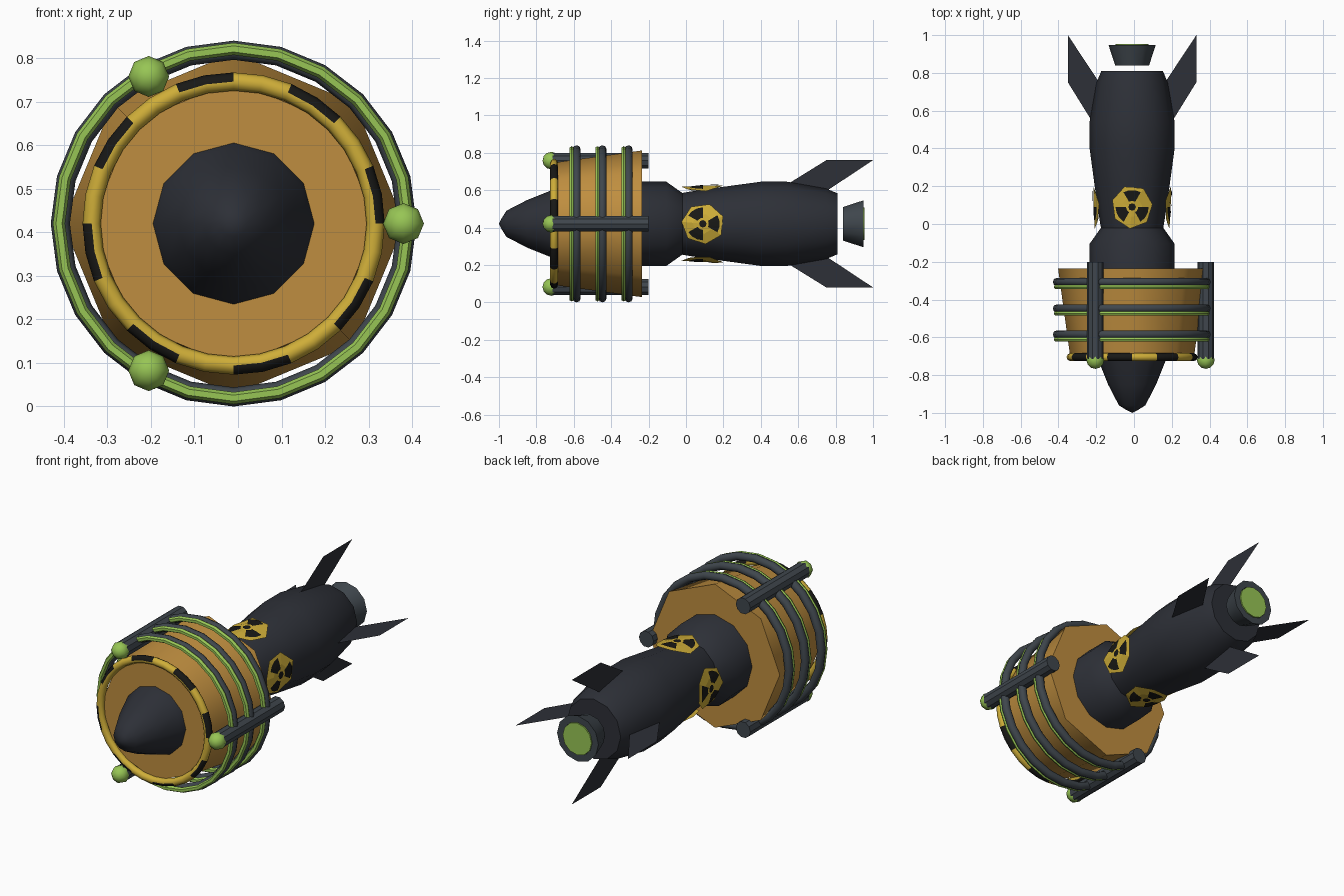
import bpy, bmesh
from math import sin, cos, pi, radians

if "Cube" in bpy.data.objects:
    bpy.data.objects.remove(bpy.data.objects["Cube"])

CX, CZ = -0.01, 0.42      # long axis of the missile, parallel to y


def material(name, rgb):
    m = bpy.data.materials.new(name)
    m.diffuse_color = (*rgb, 1)
    m.use_nodes = True
    m.node_tree.nodes["Principled BSDF"].inputs["Base Color"].default_value = m.diffuse_color
    return m


DARK = material("dark_shell", (0.026, 0.029, 0.038))
STEEL = material("steel", (0.05, 0.062, 0.074))
GOLD = material("gold", (0.52, 0.27, 0.05))
GREEN = material("green", (0.31, 0.56, 0.09))
YELLOW = material("yellow", (0.62, 0.42, 0.04))
BLACK = material("black", (0.009, 0.009, 0.008))


def finish(name, bm, mats, smooth=35, recalc=True):
    bmesh.ops.remove_doubles(bm, verts=bm.verts, dist=1e-5)
    if recalc:
        bmesh.ops.recalc_face_normals(bm, faces=bm.faces)
    me = bpy.data.meshes.new(name)
    bm.to_mesh(me)
    bm.free()
    for m in mats:
        me.materials.append(m)
    ob = bpy.data.objects.new(name, me)
    bpy.context.collection.objects.link(ob)
    if smooth:
        bpy.ops.object.select_all(action='DESELECT')
        ob.select_set(True)
        bpy.context.view_layer.objects.active = ob
        bpy.ops.object.shade_smooth_by_angle(angle=radians(smooth))
    return ob


def lathe(name, prof, n, mats, c=(CX, CZ), closed=False, smooth=35, pick=None):
    """Spin (y, radius) points about an axis parallel to y."""
    bm = bmesh.new()
    cols = [[bm.verts.new((c[0] + r * cos(2 * pi * i / n), y, c[1] + r * sin(2 * pi * i / n)))
             for y, r in prof] for i in range(n)]
    k = len(prof)
    for i in range(n):
        a, b = cols[i], cols[(i + 1) % n]
        for j in range(k if closed else k - 1):
            q = (j + 1) % k
            f = bm.faces.new((a[j], a[q], b[q], b[j]))
            if pick:
                f.material_index = pick(i, j)
    return finish(name, bm, mats, smooth)


def ring(name, y, major, minor, n, sides, mats, pick=None):
    prof = [(y + minor * sin(2 * pi * j / sides), major + minor * cos(2 * pi * j / sides))
            for j in range(sides)]
    return lathe(name, prof, n, mats, closed=True, smooth=50, pick=pick)


# Body with nose cone, waist and tapered tail
lathe("body", [(-1.0, 0), (-0.985, 0.03), (-0.96, 0.07), (-0.85, 0.127), (-0.73, 0.175),
               (-0.68, 0.192), (-0.4, 0.225), (-0.105, 0.225), (-0.02, 0.165), (0.02, 0.172),
               (0.2, 0.198), (0.4, 0.225), (0.54, 0.225), (0.75, 0.188), (0.81, 0.163),
               (0.81, 0)], 12, [DARK])

# Octagonal gold collar
lathe("collar", [(-0.70, 0), (-0.70, 0.328), (-0.235, 0.392), (-0.235, 0)], 8, [GOLD], smooth=50)

# Hazard ring: outer half of the tube is striped
ring("hazard_ring", -0.705, 0.326, 0.021, 32, 8, [YELLOW, BLACK],
     pick=lambda i, j: 1 if (i // 2) % 2 == 0 and j in (0, 1, 6, 7) else 0)

# Cage hoops, each with a glowing green line in front
for k, y in enumerate((-0.307, -0.447, -0.585)):
    ring(f"cage_hoop_{k}", y, 0.398, 0.022, 24, 8, [STEEL])
    ring(f"glow_hoop_{k}", y - 0.026, 0.401, 0.014, 24, 6, [GREEN])

# Three rods with green end balls
for k in range(3):
    a = 2 * pi * k / 3
    c = (CX + 0.39 * cos(a), CZ + 0.39 * sin(a))
    lathe(f"rod_{k}", [(-0.715, 0), (-0.715, 0.044), (-0.2, 0.044), (-0.2, 0)], 10, [STEEL], c)
    ball = [(-0.72 - 0.047 * cos(pi * j / 6), 0.047 * sin(pi * j / 6)) for j in range(7)]
    lathe(f"ball_{k}", ball, 8, [GREEN], c, smooth=60)

# Exhaust nozzle and glowing disc
lathe("nozzle", [(0.84, 0), (0.84, 0.09), (0.948, 0.125), (0.948, 0.088), (0.92, 0.085),
                 (0.92, 0)], 12, [STEEL])
lathe("nozzle_glow", [(0.92, 0), (0.92, 0.085), (0.954, 0.087), (0.954, 0)], 12, [GREEN])

# Four thin swept fins
for k in range(4):
    a = k * pi / 2
    bm = bmesh.new()
    bm.faces.new([bm.verts.new((CX + r * cos(a), y, CZ + r * sin(a)))
                  for y, r in ((0.54, 0.21), (0.75, 0.34), (1.0, 0.34), (0.755, 0.178))])
    finish(f"fin_{k}", bm, [DARK], smooth=0)


# Four warning signs wrapped around the waist
def warning_sign(k):
    bm = bmesh.new()

    def pt(rad, ang, h):
        u, v = rad * sin(ang), rad * cos(ang)
        t = k * pi / 2 + u / 0.205
        r = 0.204 + 0.05 * v + h
        return bm.verts.new((CX + r * cos(t), 0.09 + v, CZ + r * sin(t)))

    def sector(r0, r1, a0, a1, n, h, mat):
        for i in range(n):
            p, q = a0 + (a1 - a0) * i / n, a0 + (a1 - a0) * (i + 1) / n
            f = bm.faces.new([pt(r0, p, h), pt(r1, p, h), pt(r1, q, h), pt(r0, q, h)]
                             if r0 else [pt(0, 0, h), pt(r1, p, h), pt(r1, q, h)])
            f.material_index = mat

    s = 0.35
    sector(0, 0.055, s, s + 2 * pi, 7, 0, 0)
    sector(0.055, 0.115, s, s + 2 * pi, 7, 0, 0)
    sector(0, 0.02, 0, 2 * pi, 8, 0.003, 1)
    for b in range(3):
        c = b * 2 * pi / 3
        sector(0.032, 0.062, c - pi / 6, c + pi / 6, 3, 0.003, 1)
        sector(0.062, 0.09, c - pi / 6, c + pi / 6, 3, 0.003, 1)
    bmesh.ops.reverse_faces(bm, faces=bm.faces)
    bm.normal_update()
    # keep every face looking away from the axis
    flip = [f for f in bm.faces
            if f.normal.x * cos(k * pi / 2) + f.normal.z * sin(k * pi / 2) < 0]
    bmesh.ops.reverse_faces(bm, faces=flip)
    finish(f"warning_sign_{k}", bm, [YELLOW, BLACK], smooth=0, recalc=False)


for k in range(4):
    warning_sign(k)
